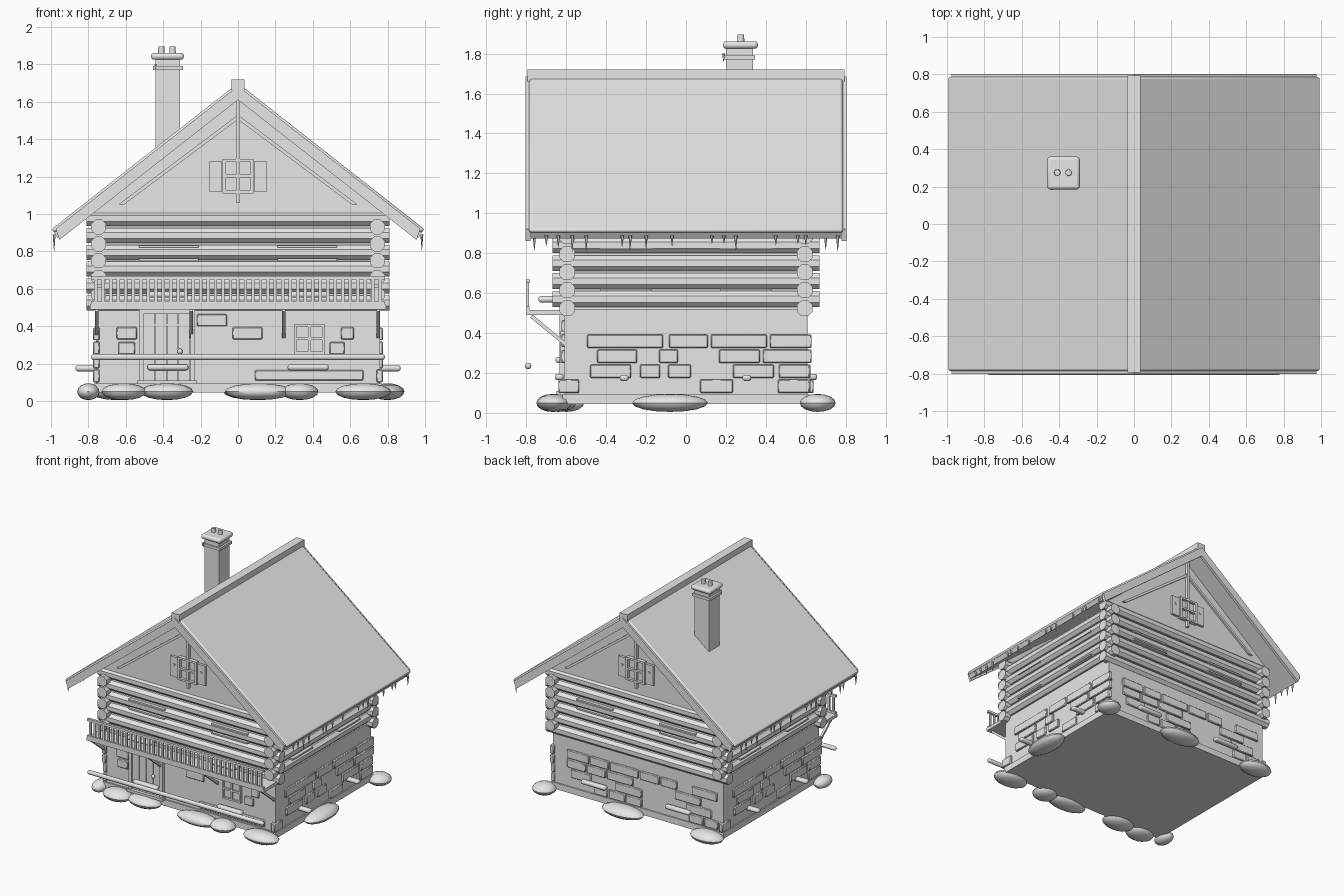
import bpy, bmesh, math, random
from mathutils import Matrix, Vector

if "Cube" in bpy.data.objects:
    bpy.data.objects.remove(bpy.data.objects["Cube"])

random.seed(4)

# The whole model is one plain grey
GREY = bpy.data.materials.new("plain grey")
GREY.diffuse_color = (0.8, 0.8, 0.8, 1)
GREY.use_nodes = True
GREY.node_tree.nodes["Principled BSDF"].inputs["Base Color"].default_value = GREY.diffuse_color

class Part:
    """Collects primitives into one named object."""
    def __init__(self, name):
        self.name, self.bm = name, bmesh.new()

    def box(self, x0, x1, y0, y1, z0, z1):
        m = Matrix.Translation(((x0 + x1) / 2, (y0 + y1) / 2, (z0 + z1) / 2))
        m = m @ Matrix.Diagonal((abs(x1 - x0), abs(y1 - y0), abs(z1 - z0), 1))
        bmesh.ops.create_cube(self.bm, size=1, matrix=m)

    def prism(self, pts, y0, y1):
        """Polygon in x-z pushed along y."""
        f = self.bm.faces.new([self.bm.verts.new((x, y0, z)) for x, z in pts])
        g = bmesh.ops.extrude_face_region(self.bm, geom=[f])["geom"]
        vs = [v for v in g if isinstance(v, bmesh.types.BMVert)]
        bmesh.ops.translate(self.bm, verts=vs, vec=(0, y1 - y0, 0))
        self.bm.faces.new([v for v in f.verts]) if not f.is_valid else None

    def rod(self, a, b, r0, r1=None, n=8, turn=0.0):
        a, b = Vector(a), Vector(b)
        d = b - a
        m = Matrix.Translation((a + b) / 2) @ d.to_track_quat('Z', 'Y').to_matrix().to_4x4()
        m = m @ Matrix.Rotation(turn, 4, 'Z')
        bmesh.ops.create_cone(self.bm, cap_ends=True, segments=n, radius1=r0,
                              radius2=r0 if r1 is None else r1, depth=d.length, matrix=m)

    def blob(self, c, r, u=16, v=8):
        bmesh.ops.create_uvsphere(self.bm, u_segments=u, v_segments=v, radius=1,
                                  matrix=Matrix.Translation(c) @ Matrix.Diagonal((*r, 1)))

    def done(self, bevel=0, segments=2, smooth=None):
        bmesh.ops.recalc_face_normals(self.bm, faces=self.bm.faces)
        me = bpy.data.meshes.new(self.name)
        self.bm.to_mesh(me)
        self.bm.free()
        me.materials.append(GREY)
        ob = bpy.data.objects.new(self.name, me)
        bpy.context.collection.objects.link(ob)
        if bevel:
            b = ob.modifiers.new("bevel", 'BEVEL')
            b.width, b.segments = bevel, segments
        if smooth:
            bpy.ops.object.select_all(action='DESELECT')
            ob.select_set(True)
            bpy.context.view_layer.objects.active = ob
            bpy.ops.object.shade_smooth_by_angle(angle=math.radians(smooth))
        return ob

# Stone ground floor
p = Part("stone_base")
p.box(-0.76, 0.76, -0.61, 0.61, 0.05, 0.52)
p.box(-0.77, 0.77, -0.62, 0.62, 0.045, 0.095)
p.done()

# Proud stones: (row, start, end) along each wall
side = [(0, -.495, -.115), (0, -.085, .11), (0, .125, .405), (0, .42, .63),
        (1, -.445, -.245), (1, -.135, -.04), (1, .165, .37), (1, .385, .63),
        (2, -.48, -.275), (2, -.23, -.13), (2, -.09, .025), (2, .235, .44), (2, .465, .62),
        (3, -.64, -.535), (3, .07, .235), (3, .46, .62)]
p = Part("wall_stones")
for row, a, b in side:
    z = 0.325 - row * 0.075
    p.box(0.74, 0.775, a, b, z, z + 0.068)
    p.box(-0.775, -0.74, -b, -a, z, z + 0.068)
for x0, x1, z0, z1 in [(-.22, -.06, .40, .465), (-.65, -.54, .33, .395), (-.03, .13, .33, .395),
                       (-.64, -.55, .25, .315), (.09, .67, .11, .165), (.55, .62, .33, .395),
                       (.49, .57, .25, .315)]:
    p.box(x0, x1, -0.625, -0.6, z0, z1)
for row in range(4):
    x = -0.74 + random.uniform(0, 0.1)
    while x < 0.6:
        w = random.uniform(0.1, 0.25)
        if random.random() < 0.6:
            z = 0.10 + row * 0.075
            p.box(x, min(x + w, 0.76), 0.6, 0.625, z, z + 0.068)
        x += w + 0.015
p.done(bevel=0.005, segments=1, smooth=50)

# Log upper floor with crossing corners
p = Part("log_wall_core")
p.box(-0.735, 0.735, -0.59, 0.59, 0.5, 1.0)
p.done()
p = Part("wall_logs")
t = math.pi / 8
for k in range(6):
    zx, zy = 0.525 + 0.09 * k, 0.57 + 0.09 * k
    for s in (-1, 1):
        p.rod((-0.81, s * 0.595, zx), (0.81, s * 0.595, zx), 0.043, turn=t)
        if zy < 1.0:
            p.rod((s * 0.745, -0.67, zy), (s * 0.745, 0.67, zy), 0.043, turn=t)
p.done()
p = Part("log_window_sills")
for x in (-0.37, 0.37):
    for s in (-1, 1):
        for z in (0.75, 0.82):
            p.box(x - 0.16, x + 0.16, s * 0.6, s * 0.64, z, z + 0.012)
for y in (-0.3, 0.3):
    for s in (-1, 1):
        for z in (0.61, 0.82):
            p.box(s * 0.74, s * 0.79, y - 0.13, y + 0.13, z, z + 0.012)
p.done()

# Gable walls with timber framing and shuttered windows
p = Part("gable_walls")
for s in (-1, 1):
    p.prism([(-0.79, 1.0), (0.79, 1.0), (0, 1.65)], s * 0.56, s * 0.62)
p.done()
beam, frame, pane, shut, hearts = [Part(n) for n in ("gable_beams", "gable_window_frames",
                                   "gable_panes", "gable_shutters", "shutter_cutouts")]
for s in (-1, 1):
    beam.box(-0.01, 0.01, s * 0.61, s * 0.645, 1.06, 1.63)
    for m in (-1, 1):
        beam.prism([(m * 0.64, 1.05), (m * 0.61, 1.05), (0, 1.505), (0, 1.53)], s * 0.61, s * 0.635)
        frame.box(m * 0.065, m * 0.083, s * 0.61, s * 0.65, 1.11, 1.295)
        shut.box(m * 0.085, m * 0.155, s * 0.61, s * 0.64, 1.12, 1.28)
        hearts.prism([(m * 0.108, 1.225), (m * 0.132, 1.225), (m * 0.12, 1.205)], s * 0.63, s * 0.645)
    for z in (1.11, 1.195, 1.28):
        frame.box(-0.08, 0.08, s * 0.61, s * 0.65, z, z + 0.015)
    pane.box(-0.07, 0.07, s * 0.61, s * 0.628, 1.115, 1.285)
for p in (beam, frame, pane, shut, hearts):
    p.done()

# Roof: timber slab, snow blanket, barge boards, ridge
def slopes(part, top, thick, xe, y0, y1):
    for m in (-1, 1):
        part.prism([(0, top), (m * xe, top - 0.784 * xe), (m * (xe - 0.02), top - thick - 0.784 * (xe - 0.02)),
                    (0, top - thick)], y0, y1)
p = Part("roof_timber")
slopes(p, 1.675, 0.045, 0.985, -0.78, 0.78)
p.done()
p = Part("barge_boards")
for s in (-1, 1):
    slopes(p, 1.685, 0.075, 0.975, s * 0.78, s * 0.803)
p.done()
p = Part("roof_snow")
slopes(p, 1.70, 0.035, 0.998, -0.787, 0.787)
p.done(bevel=0.012, segments=2, smooth=60)
p = Part("ridge_cap")
p.box(-0.035, 0.035, -0.795, 0.795, 1.66, 1.72)
p.done()

# Icicles under both eaves
p = Part("icicles")
for y in (-.7, -.64, -.57, -.5, -.32, -.28, -.2, -.07, .13, .19, .25, .45, .56, .6, .76):
    for s in (-1, 1):
        p.rod((s * 0.983, s * y, 0.89), (s * 0.983, s * y, random.uniform(0.80, 0.85)), 0.009, 0.001, 6)
p.rod((-0.44, 0.188, 1.80), (-0.44, 0.188, 1.76), 0.007, 0.001, 6)
p.done()

# Chimney with band, snow cap and pots
p = Part("chimney")
p.box(-0.44, -0.31, 0.2, 0.335, 1.2, 1.84)
p.box(-0.455, -0.295, 0.19, 0.345, 1.77, 1.792)
p.done()
p = Part("chimney_snow")
p.box(-0.465, -0.29, 0.185, 0.36, 1.825, 1.862)
p.done(bevel=0.016, segments=3, smooth=40)
p = Part("chimney_pots")
for x in (-0.41, -0.35):
    p.rod((x, 0.275, 1.85), (x, 0.275, 1.895), 0.018, 0.016, 12)
p.done(smooth=40)

# Balcony: floor, rails, balusters and braces
p = Part("balcony_floor")
p.box(-0.79, 0.79, -0.8, -0.6, 0.49, 0.515)
p.done()
p = Part("balcony_rails")
p.box(-0.785, 0.785, -0.802, -0.782, 0.65, 0.668)
p.box(-0.785, 0.785, -0.8, -0.785, 0.515, 0.532)
p.done()
p = Part("balusters")
for i in range(39):
    x = -0.76 + i * 0.04
    p.box(x - 0.009, x + 0.009, -0.798, -0.786, 0.52, 0.655)
p.done()
p = Part("balcony_braces")
for x in (-0.755, -0.25, 0.245, 0.75):
    p.rod((x, -0.775, 0.485), (x, -0.605, 0.345), 0.013, n=4, turn=math.pi / 4)
p.done()

# Front door
p = Part("door_frame")
for x in (-0.53, -0.255):
    p.box(x, x + 0.025, -0.635, -0.6, 0.095, 0.49)
p.box(-0.53, -0.23, -0.635, -0.6, 0.465, 0.49)
p.box(-0.54, -0.22, -0.65, -0.6, 0.09, 0.11)
p.done()
p = Part("door_planks")
for i in range(4):
    x = -0.505 + i * 0.0625
    p.box(x, x + 0.059, -0.625, -0.6, 0.1, 0.47)
p.done()
p = Part("door_iron")
for z in (0.17, 0.40):
    p.box(-0.5, -0.26, -0.63, -0.62, z, z + 0.012)
p.blob((-0.31, -0.64, 0.265), (0.015, 0.015, 0.015), 10, 6)
p.done(smooth=40)

# Ground floor window
p = Part("ground_window_pane")
p.box(0.31, 0.455, -0.618, -0.6, 0.26, 0.4)
p.done()
p = Part("ground_window_frame")
for x in (0.3, 0.375, 0.45):
    p.box(x, x + 0.014, -0.63, -0.6, 0.25, 0.41)
for z in (0.25, 0.325, 0.396):
    p.box(0.3, 0.464, -0.63, -0.6, z, z + 0.014)
p.done()

# Rounded snow ledges around the base and along the front
p = Part("snow_ledges")
spots = [(x, s * 0.635, 0.18) for x in (-0.375, 0.375) for s in (-1, 1)]
spots += [(s * 0.76, y, 0.175) for s in (-1, 1) for y in (-0.31, 0.305)]
for x, y, z in spots:
    p.box(x - 0.11, x + 0.11, y - 0.022, y + 0.022, z - 0.016, z + 0.016)
for x in (-0.375, 0.375):
    p.box(x - 0.11, x + 0.11, -0.74, -0.64, 0.553, 0.585)
p.box(-0.785, 0.785, -0.807, -0.775, 0.219, 0.251)
p.done(bevel=0.014, segments=3, smooth=40)

# Snow drifts on the ground
p = Part("snow_drifts")
for x, y, rx, ry in [(-.8, -.6, .06, .09), (-.61, -.66, .12, .09), (-.38, -.64, .14, .09),
                     (.11, -.67, .18, .08), (.33, -.66, .1, .09), (.67, -.66, .15, .09),
                     (.8, -.08, .09, .19), (.8, .66, .09, .09), (.1, .66, .18, .09), (-.65, .66, .14, .09)]:
    p.blob((x, y, 0.05), (rx, ry, 0.045))
p.done(smooth=40)
